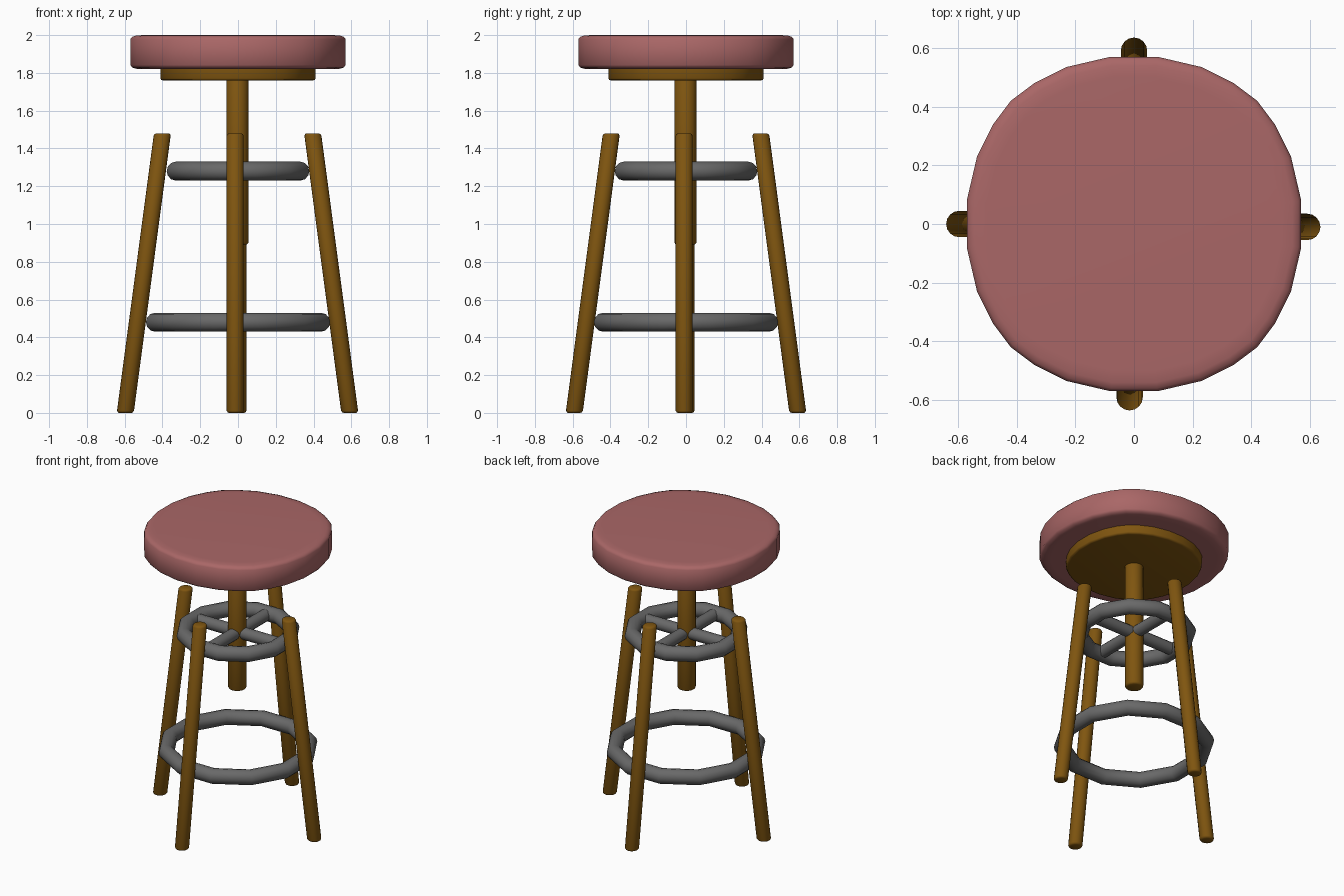
import bpy, bmesh
from math import cos, sin, pi, radians
from mathutils import Vector

cube = bpy.data.objects.get("Cube")
if cube:
    bpy.data.objects.remove(cube, do_unlink=True)


def material(name, rgb):
    m = bpy.data.materials.new(name)
    m.use_nodes = True
    m.diffuse_color = (*rgb, 1)
    m.node_tree.nodes["Principled BSDF"].inputs["Base Color"].default_value = (*rgb, 1)
    return m


pink = material("pink_cushion", (0.40, 0.135, 0.135))
wood = material("brown_wood", (0.215, 0.092, 0.005))
grey = material("grey_metal", (0.14, 0.14, 0.14))


def finish(ob, name, mat, angle=50):
    ob.name = ob.data.name = name
    ob.data.materials.append(mat)
    ob.data.shade_smooth()
    ob.data.set_sharp_from_angle(angle=radians(angle))
    return ob


def loft(name, outline, sections, mat):
    """Skin a unit outline along (centre, radius) sections and cap both ends."""
    bm = bmesh.new()
    rings = [[bm.verts.new(Vector(c) + Vector((x * r, y * r, 0))) for x, y in outline]
             for c, r in sections]
    n = len(outline)
    for a, b in zip(rings, rings[1:]):
        for i in range(n):
            j = (i + 1) % n
            bm.faces.new((a[i], a[j], b[j], b[i]))
    bm.faces.new(rings[0][::-1])
    bm.faces.new(rings[-1])
    bmesh.ops.recalc_face_normals(bm, faces=bm.faces)
    mesh = bpy.data.meshes.new(name)
    bm.to_mesh(mesh)
    bm.free()
    ob = bpy.data.objects.new(name, mesh)
    bpy.context.collection.objects.link(ob)
    return finish(ob, name, mat)


def circle(n):
    return [(cos(2 * pi * i / n), sin(2 * pi * i / n)) for i in range(n)]


def rod(name, low, high, radius, bevel, mat):
    """Upright or leaning rod with level, softly rounded ends."""
    low, high = Vector(low), Vector(high)
    step = (high - low) * (bevel / (high.z - low.z))
    loft(name, circle(16), [(low, radius - bevel), (low + step * 0.3, radius - bevel * 0.4),
                            (low + step, radius), (high - step, radius),
                            (high - step * 0.3, radius - bevel * 0.4),
                            (high, radius - bevel)], mat)


# Slightly squared round outline, one quarter turned four times
quarter = [(0.57, 0.08), (0.535, 0.23), (0.48, 0.34), (0.42, 0.42)]
quarter += [(y, x) for x, y in quarter[-2::-1]]
squircle = []
for k in range(4):
    for x, y in quarter:
        squircle.append((x / 0.57, y / 0.57))
    quarter = [(-y, x) for x, y in quarter]


def disc(name, profile, mat):
    loft(name, squircle, [((0, 0, z), r) for r, z in profile], mat)


# Cushion and the board beneath it
disc("seat_cushion", [(0.50, 1.82), (0.54, 1.822), (0.56, 1.829), (0.57, 1.842),
                      (0.57, 1.978), (0.56, 1.991), (0.54, 1.998), (0.50, 2.0)], pink)
disc("seat_board", [(0.395, 1.76), (0.406, 1.763), (0.41, 1.771), (0.41, 1.83)], wood)

# Central post
rod("centre_post", (-0.003, -0.003, 0.89), (-0.003, -0.003, 1.78), 0.058, 0.012, wood)

# Splayed legs
legs = {"left_leg": (1, 0, 0, -0.01), "right_leg": (-1, 0, -0.005, 0),
        "front_leg": (0, -1, -0.015, 0), "back_leg": (0, 1, 0, 0)}
for name, (dx, dy, ox, oy) in legs.items():
    rod(name, (dx * 0.592 + ox, dy * 0.592 + oy, 0),
        (dx * 0.395 + ox, dy * 0.395 + oy, 1.48), 0.045, 0.012, wood)

# Upper brace ring and lower foot ring
for name, radius, z in (("brace_ring", 0.341, 1.28), ("foot_ring", 0.455, 0.48)):
    bpy.ops.mesh.primitive_torus_add(major_segments=12, minor_segments=12, major_radius=radius,
                                     minor_radius=0.05, location=(0, 0, z),
                                     rotation=(0, 0, radians(15)))
    finish(bpy.context.object, name, grey)

# Spokes joining the brace ring to the post
for i, side in enumerate(("left", "back", "right", "front")):
    a = i * pi / 2
    bpy.ops.mesh.primitive_cylinder_add(vertices=12, radius=0.04, depth=0.31,
                                        location=(0.18 * cos(a), 0.18 * sin(a), 1.28),
                                        rotation=(0, pi / 2, a))
    finish(bpy.context.object, side + "_spoke", grey)
